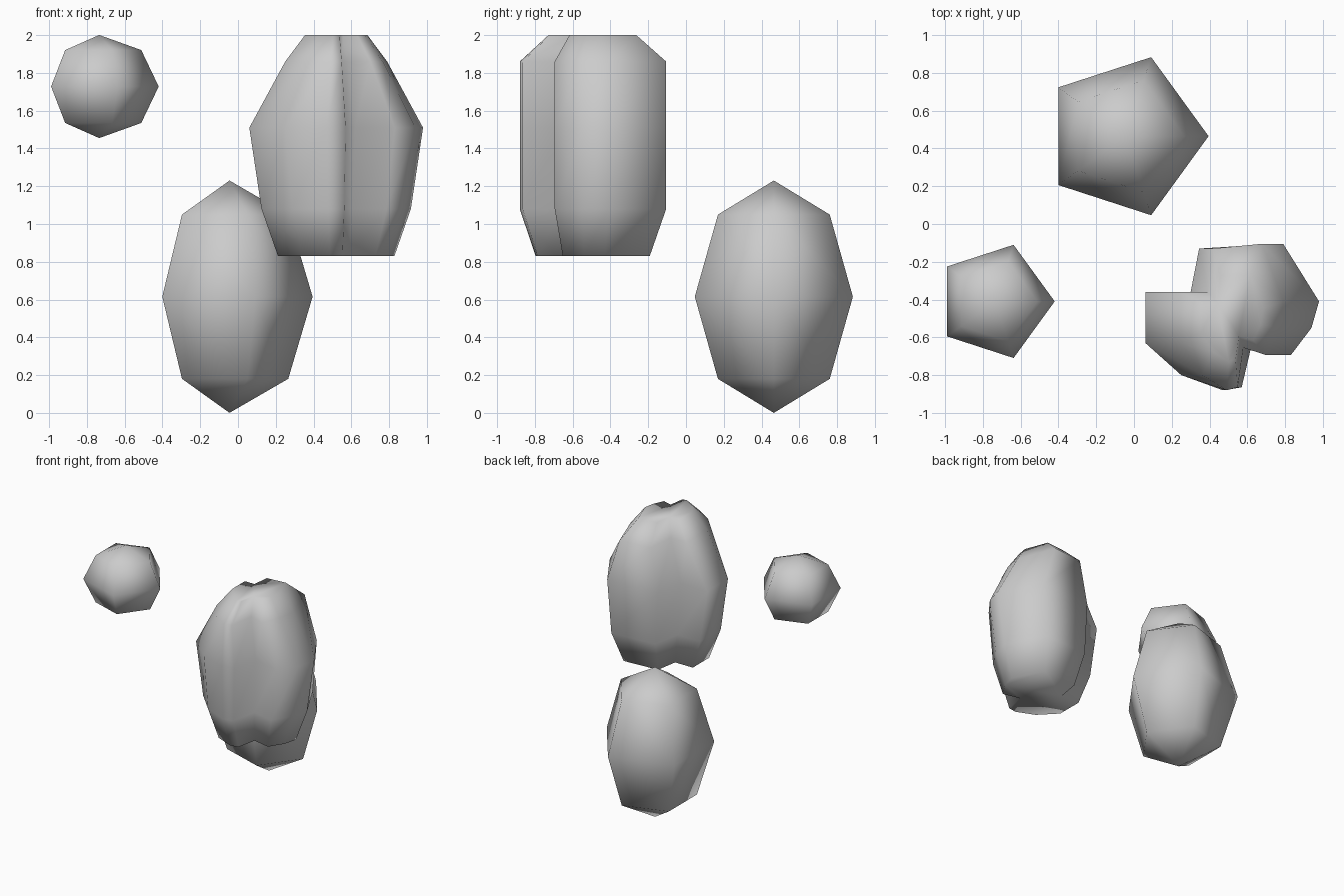
import bpy, bmesh

if "Cube" in bpy.data.objects:
    bpy.data.objects.remove(bpy.data.objects["Cube"])

def smooth_object(name, bm):
    bmesh.ops.recalc_face_normals(bm, faces=bm.faces)
    for f in bm.faces:
        f.smooth = True
    mesh = bpy.data.meshes.new(name)
    bm.to_mesh(mesh)
    bm.free()
    ob = bpy.data.objects.new(name, mesh)
    bpy.context.collection.objects.link(ob)
    return ob

def five_sided_ball(name, centre, radius, height_radius):
    bm = bmesh.new()
    bmesh.ops.create_uvsphere(bm, u_segments=5, v_segments=4, radius=1)
    # turn so that one corner points along +x
    far = max((v.co for v in bm.verts), key=lambda c: c.x)
    if far.x < 0.99:
        import mathutils, math
        ring = [v.co for v in bm.verts if abs(v.co.z) < 0.01]
        turn = mathutils.Matrix.Rotation(-math.atan2(ring[0].y, ring[0].x), 3, 'Z')
        bmesh.ops.rotate(bm, verts=bm.verts, cent=(0, 0, 0), matrix=turn)
    bmesh.ops.scale(bm, vec=(radius, radius, height_radius), verts=bm.verts)
    bmesh.ops.translate(bm, vec=centre, verts=bm.verts)
    return smooth_object(name, bm)

# tall lower pod and small floating ball
five_sided_ball("tall_pod", (-0.045, 0.465, 0.615), 0.44, 0.615)
five_sided_ball("small_ball", (-0.735, -0.41, 1.728), 0.315, 0.273)

# grooved pod: notched outline stacked at five heights
outline = [(0.06, -0.36), (0.06, -0.63), (0.25, -0.80), (0.47, -0.88),
           (0.57, -0.865), (0.62, -0.655), (0.83, -0.695), (0.94, -0.55),
           (0.98, -0.41), (0.79, -0.105), (0.345, -0.13), (0.30, -0.36)]
levels = [(0.83, 0.67, 0.78), (1.08, 0.86, 1.0), (1.51, 1.0, 1.0),
          (1.86, 0.587, 1.0), (2.0, 0.36, 0.6)]  # z, x scale, y scale
cx, cy = 0.52, -0.5
bm = bmesh.new()
rings = [[bm.verts.new((cx + (x - cx) * sx, cy + (y - cy) * sy, z))
          for x, y in outline] for z, sx, sy in levels]
n = len(outline)
for lo, hi in zip(rings, rings[1:]):
    for i in range(n):
        j = (i + 1) % n
        bm.faces.new((lo[i], lo[j], hi[j], hi[i]))
bm.faces.new(rings[0][::-1])
bm.faces.new(rings[-1])
smooth_object("grooved_pod", bm)
